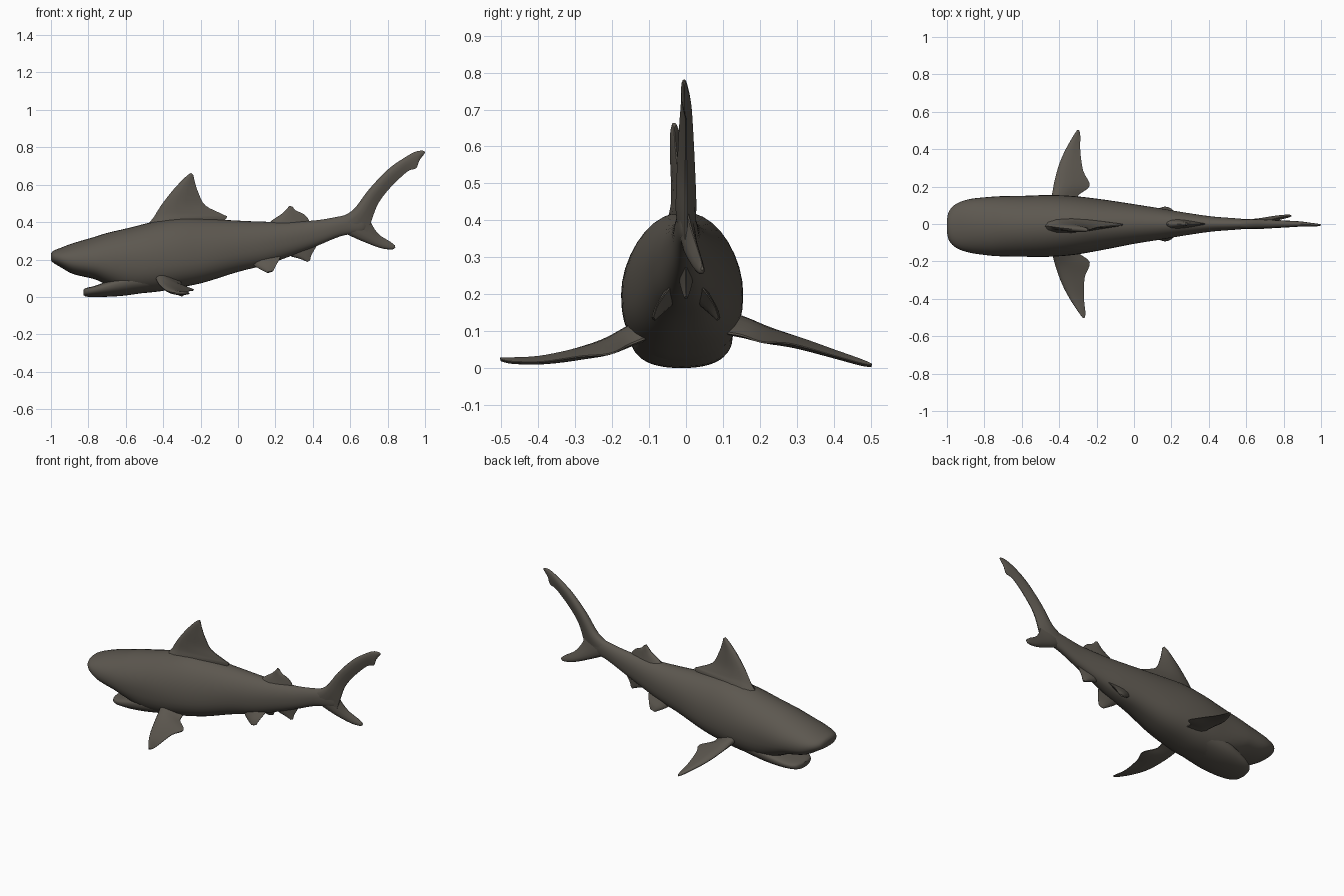
import bpy, bmesh, math
from mathutils import Vector

skin = bpy.data.materials.new("dark grey brown")
skin.diffuse_color = (0.108, 0.096, 0.079, 1)


def smooth_rows(rows, steps):
    """Catmull-Rom interpolation between rows of numbers."""
    out = []
    n = len(rows)
    for i in range(n - 1):
        a, b, c, d = rows[max(i - 1, 0)], rows[i], rows[i + 1], rows[min(i + 2, n - 1)]
        for k in range(steps):
            t = k / steps
            out.append([0.5 * (2 * q + (r - p) * t + (2 * p - 5 * q + 4 * r - s) * t * t
                               + (3 * q - p - 3 * r + s) * t ** 3)
                        for p, q, r, s in zip(a, b, c, d)])
    return out + [list(rows[-1])]


def loft(name, rings):
    """Skin a list of closed rings and cap both ends."""
    bm = bmesh.new()
    vs = [[bm.verts.new(p) for p in r] for r in rings]
    n = len(rings[0])
    for a, b in zip(vs, vs[1:]):
        for i in range(n):
            j = (i + 1) % n
            bm.faces.new((a[i], a[j], b[j], b[i]))
    bm.faces.new(vs[0])
    bm.faces.new(vs[-1])
    bmesh.ops.recalc_face_normals(bm, faces=bm.faces)
    me = bpy.data.meshes.new(name)
    bm.to_mesh(me)
    bm.free()
    me.materials.append(skin)
    ob = bpy.data.objects.new(name, me)
    bpy.context.collection.objects.link(ob)
    bpy.ops.object.select_all(action='DESELECT')
    ob.select_set(True)
    bpy.context.view_layer.objects.active = ob
    bpy.ops.object.shade_smooth_by_angle(angle=math.radians(45))
    return ob


def tube(name, rows, upper=2.0, lower=2.4, steps=4, sides=36):
    """Rows: x, centre y, half width, top z, widest z, bottom z."""
    rings = []
    for x, cy, w, top, mid, bot in smooth_rows(rows, steps):
        ring = []
        for i in range(sides):
            a = 2 * math.pi * i / sides
            c, s = math.cos(a), math.sin(a)
            e = 2 / (upper if s >= 0 else lower)
            h = top - mid if s >= 0 else mid - bot
            ring.append((x, cy + w * math.copysign(abs(c) ** e, c),
                         mid + h * math.copysign(abs(s) ** e, s)))
        rings.append(ring)
    return loft(name, rings)


def fin(name, rows, normal, steps=4):
    """Rows: leading point xyz, trailing point xyz, half thickness."""
    nrm = Vector(normal).normalized()
    chord = [(0, 0), (.04, .5), (.14, .85), (.32, 1), (.55, .8), (.8, .42), (1, .1)]
    rings = []
    for r in smooth_rows(rows, steps):
        lead, trail, t = Vector(r[:3]), Vector(r[3:6]), r[6]
        up = [lead.lerp(trail, u) + nrm * t * h for u, h in chord]
        dn = [lead.lerp(trail, u) - nrm * t * h for u, h in chord[1:]]
        rings.append(up + dn[::-1])
    return loft(name, rings)


# body with the snout overhanging the mouth
tube("body", [
    (-1.0, -.01, .035, .232, .215, .197), (-.988, -.01, .08, .246, .212, .183),
    (-.95, -.01, .118, .262, .205, .160), (-.88, -.01, .143, .288, .195, .122),
    (-.77, -.012, .157, .320, .190, .096), (-.70, -.012, .161, .342, .190, .065),
    (-.58, -.012, .163, .370, .195, .022), (-.45, -.01, .165, .402, .20, .026),
    (-.32, -.008, .157, .422, .205, .048), (-.18, -.004, .137, .418, .22, .078),
    (0, 0, .106, .408, .26, .134), (.15, 0, .082, .402, .285, .172),
    (.28, 0, .060, .402, .31, .218), (.42, 0, .040, .410, .34, .272),
    (.55, 0, .030, .432, .38, .325), (.66, 0, .018, .455, .40, .345),
    (.69, 0, .004, .43, .40, .37)])

# lower jaw
tube("lower_jaw", [
    (-.826, -.012, .035, .040, .025, .010), (-.812, -.012, .075, .048, .028, .002),
    (-.77, -.012, .105, .058, .038, .0), (-.70, -.012, .125, .082, .055, .001),
    (-.60, -.012, .138, .11, .08, .008), (-.45, -.01, .13, .12, .10, .03)], 3, 2.2)

# first and second dorsal fins
fin("dorsal_fin", [
    (-.50, -.01, .37, -.12, 0, .37, .05), (-.455, -.012, .42, -.06, -.004, .424, .036),
    (-.435, -.015, .452, -.085, -.008, .443, .028), (-.40, -.02, .505, -.175, -.016, .49, .022),
    (-.34, -.026, .58, -.213, -.024, .56, .018), (-.28, -.03, .642, -.232, -.03, .62, .013),
    (-.25, -.032, .664, -.238, -.032, .652, .006)], (0, 1, 0))
fin("second_dorsal_fin", [
    (.14, 0, .37, .39, 0, .38, .03), (.18, 0, .408, .375, 0, .418, .02),
    (.235, 0, .445, .35, 0, .444, .013), (.262, 0, .472, .31, 0, .462, .01),
    (.275, 0, .488, .292, 0, .482, .005)], (0, 1, 0))

# tail lobes
fin("tail_upper_lobe", [
    (.53, 0, .42, .69, 0, .33, .026), (.615, 0, .465, .715, 0, .41, .028),
    (.70, 0, .575, .75, 0, .50, .024), (.80, 0, .68, .815, 0, .585, .019),
    (.88, 0, .738, .905, 0, .67, .014), (.945, -.004, .775, .952, -.004, .688, .01),
    (.985, -.005, .782, .97, -.005, .73, .007), (1.0, -.005, .776, .997, -.005, .765, .003)],
    (0, 1, 0))
fin("tail_lower_lobe", [
    (.55, 0, .35, .70, 0, .45, .024), (.655, .012, .302, .712, .01, .395, .02),
    (.76, .032, .262, .753, .028, .335, .014), (.825, .042, .254, .81, .04, .298, .009),
    (.841, .044, .265, .838, .044, .277, .004)], (0, 1, 0))

# anal fin
fin("anal_fin", [
    (.23, 0, .27, .43, 0, .29, .025), (.275, 0, .222, .412, 0, .258, .018),
    (.33, 0, .204, .392, 0, .222, .012), (.37, 0, .188, .385, 0, .195, .005)], (0, 1, 0))

# paired fins: pectorals droop a little differently on each side
for side, label in ((1, "left"), (-1, "right")):
    def droop(y):
        u = y - .13
        return .13 - .33 * u if side > 0 else .11 - .55 * u + .85 * u * u

    plan = [(-.45, .10, -.30, .09, .045, .03), (-.437, .165, -.30, .15, .035, .026),
            (-.425, .23, -.237, .205, .035, .02), (-.40, .32, -.272, .285, .014, .016),
            (-.365, .40, -.287, .39, .008, .012), (-.322, .475, -.287, .468, .004, .009),
            (-.303, .503, -.292, .50, 0, .005)]
    shift = 0 if side > 0 else .03
    rows = [(lx + shift * max(ly - .15, 0) / .35, side * ly, droop(ly),
             tx + shift * max(ty - .2, 0) / .3, side * ty, droop(ty) - drop, t)
            for lx, ly, tx, ty, drop, t in plan]
    fin(label + "_pectoral_fin", rows, (0, side * .25, 1))

    fin(label + "_pelvic_fin", [
        (.05, side * .03, .20, .23, side * .03, .235, .025),
        (.09, side * .058, .165, .225, side * .05, .21, .018),
        (.125, side * .076, .145, .205, side * .076, .172, .012),
        (.155, side * .088, .130, .188, side * .088, .138, .006)], (0, side * .8, .5))
